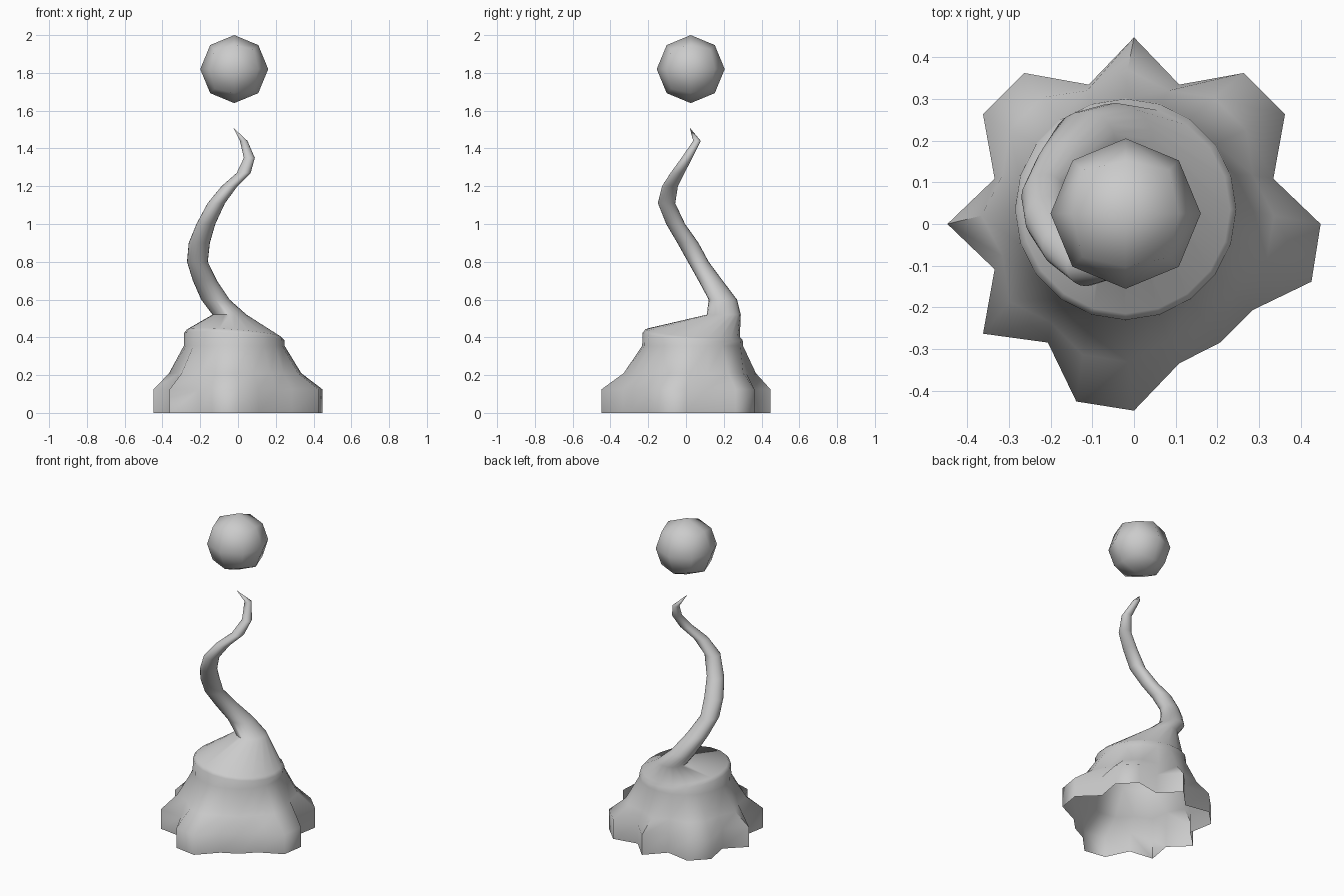
import bpy, bmesh, math
from mathutils import Vector

if "Cube" in bpy.data.objects:
    bpy.data.objects.remove(bpy.data.objects["Cube"])

SIDES = 20
LOBES = {0, 2, 3, 5, 7, 8, 10, 12, 14, 15, 19}  # outward points of the skirt


def ring(cx, cy, z, small, big=None, tilt=0.0):
    """Ring of points; big is the radius at the lobes, tilt lowers the back right."""
    pts = []
    for k in range(SIDES):
        a = k * math.tau / SIDES
        r = big if big and k in LOBES else small
        dx, dy = r * math.cos(a), r * math.sin(a)
        pts.append(Vector((cx + dx, cy + dy, z - tilt * (dx + dy))))
    return pts


def finish(name, bm, angle):
    bmesh.ops.recalc_face_normals(bm, faces=bm.faces)
    mesh = bpy.data.meshes.new(name)
    bm.to_mesh(mesh)
    bm.free()
    obj = bpy.data.objects.new(name, mesh)
    bpy.context.collection.objects.link(obj)
    bpy.ops.object.select_all(action='DESELECT')
    obj.select_set(True)
    bpy.context.view_layer.objects.active = obj
    bpy.ops.object.shade_smooth_by_angle(angle=math.radians(angle))
    return obj


# Lobed skirt, round collar and sloping cap (open underneath)
rings = [
    ring(0, 0, 0.0, 0.351, 0.447),
    ring(0, 0, 0.125, 0.351, 0.447),
    ring(-0.015, 0.02, 0.21, 0.315, 0.35),
    ring(-0.02, 0.035, 0.355, 0.267),
    ring(-0.02, 0.035, 0.405, 0.265, tilt=0.07),
    ring(-0.02, 0.035, 0.422, 0.25, tilt=0.08),
]

# Twisting stem: x, y, z, radius
stem = [
    (-0.045, 0.20, 0.52, 0.09), (-0.12, 0.195, 0.60, 0.075),
    (-0.175, 0.13, 0.70, 0.064), (-0.215, 0.065, 0.80, 0.055),
    (-0.205, 0.01, 0.90, 0.056), (-0.17, -0.055, 1.00, 0.050),
    (-0.115, -0.103, 1.11, 0.046), (-0.045, -0.085, 1.20, 0.042),
    (0.03, -0.045, 1.27, 0.037), (0.06, 0.005, 1.35, 0.029),
    (0.03, 0.058, 1.44, 0.020),
]
rings += [ring(*p) for p in stem]

bm = bmesh.new()
loops = [[bm.verts.new(p) for p in r] for r in rings]
for a, b in zip(loops, loops[1:]):
    for i in range(SIDES):
        j = (i + 1) % SIDES
        bm.faces.new((a[i], a[j], b[j], b[i]))
tip = bm.verts.new((-0.025, 0.02, 1.51))
for i in range(SIDES):
    bm.faces.new((loops[-1][i], loops[-1][(i + 1) % SIDES], tip))
finish("base_and_stem", bm, 65)

# Floating ball: a once-divided cube pushed out to a sphere
bm = bmesh.new()
bmesh.ops.create_cube(bm, size=2)
bmesh.ops.subdivide_edges(bm, edges=bm.edges[:], cuts=1, use_grid_fill=True)
for v in bm.verts:
    v.co = v.co.normalized() * 0.18 + Vector((-0.02, 0.025, 1.82))
finish("floating_ball", bm, 65)
